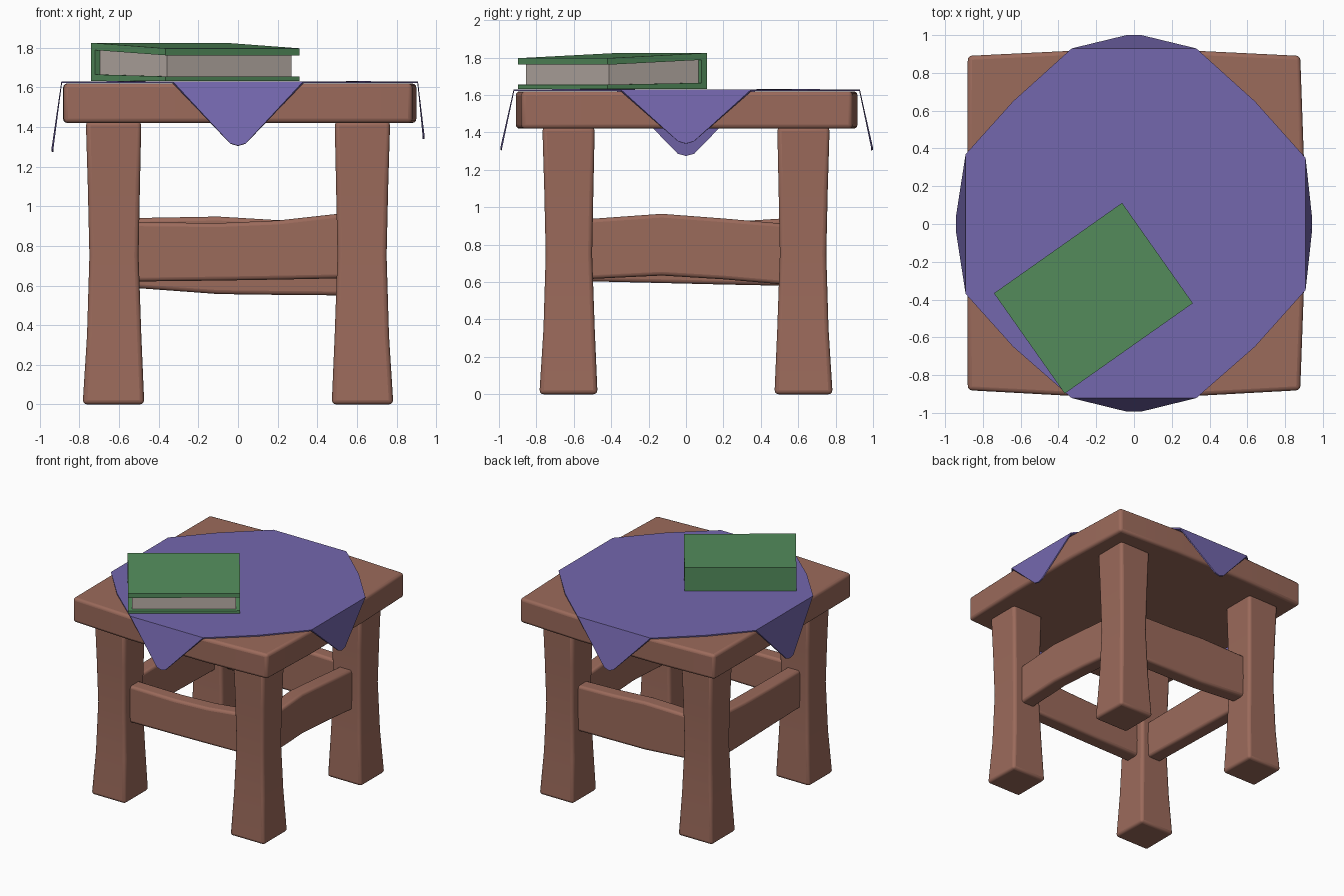
import bpy, bmesh
from math import radians
from mathutils import Matrix

if "Cube" in bpy.data.objects:
    bpy.data.objects.remove(bpy.data.objects["Cube"])


def material(name, rgb):
    m = bpy.data.materials.new(name)
    m.diffuse_color = (*rgb, 1)
    m.use_nodes = True
    m.node_tree.nodes["Principled BSDF"].inputs["Base Color"].default_value = m.diffuse_color
    return m


WOOD = material("wood", (0.33, 0.145, 0.105))
CLOTH = material("purple cloth", (0.175, 0.135, 0.42))
GREEN = material("green cover", (0.09, 0.27, 0.11))
PAPER = material("paper", (0.50, 0.44, 0.40))


def make(name, verts, faces, mat, bevel=0, smooth=True):
    me = bpy.data.meshes.new(name)
    me.from_pydata(verts, [], faces)
    bm = bmesh.new()
    bm.from_mesh(me)
    bmesh.ops.recalc_face_normals(bm, faces=bm.faces)
    bm.to_mesh(me)
    bm.free()
    ob = bpy.data.objects.new(name, me)
    bpy.context.collection.objects.link(ob)
    me.materials.append(mat)
    if bevel:
        b = ob.modifiers.new("bevel", 'BEVEL')
        b.width, b.segments, b.limit_method = bevel, 3, 'ANGLE'
        b.angle_limit = radians(40)
    if smooth:
        bpy.context.view_layer.objects.active = ob
        ob.select_set(True)
        bpy.ops.object.shade_smooth_by_angle(angle=radians(35))
        ob.select_set(False)
    return ob


def loft(name, rings, mat, bevel=0, smooth=True):
    n = len(rings[0])
    verts = [p for r in rings for p in r]
    faces = [tuple(range(n)), tuple(range(len(verts) - n, len(verts)))]
    for k in range(len(rings) - 1):
        for i in range(n):
            j = (i + 1) % n
            faces.append((k*n + i, k*n + j, (k+1)*n + j, (k+1)*n + i))
    return make(name, verts, faces, mat, bevel, smooth)


# Table top with slightly bowed edges
outline = [(-.88, -.88), (-.33, -.91), (.33, -.91), (.88, -.88), (.9, -.33), (.9, .33),
           (.88, .89), (.33, .917), (-.33, .917), (-.88, .89), (-.883, .33), (-.883, -.33)]
loft("table_top", [[(x, y, z) for x, y in outline] for z in (1.42, 1.62)], WOOD, 0.022)

# Four legs, waisted and flared at the foot: (z, inner, outer)
sections = [(0, .473, .784), (.35, .488, .762), (.75, .502, .75), (1.1, .495, .758), (1.43, .488, .768)]
for sx, side in ((-1, "left"), (1, "right")):
    for sy, end in ((-1, "front"), (1, "back")):
        rings = [[(sx*a, sy*a, z), (sx*b, sy*a, z), (sx*b, sy*b, z), (sx*a, sy*b, z)]
                 for z, a, b in sections]
        loft(f"{end}_{side}_leg", rings, WOOD, 0.022)

# Uneven rails between the legs: (along, bottom, top)
rails = {
    "front_rail": ('x', -1, [(-.55, .62, .92), (-.1, .625, .915), (.2, .63, .928), (.55, .637, .967)]),
    "back_rail": ('x', 1, [(-.55, .59, .94), (-.1, .557, .948), (.2, .553, .93), (.55, .55, .92)]),
    "right_rail": ('y', 1, [(-.55, .615, .935), (-.13, .635, .965), (.2, .615, .94), (.55, .585, .91)]),
    "left_rail": ('y', -1, [(-.55, .605, .91), (-.13, .595, .915), (.2, .587, .92), (.55, .58, .942)]),
}
for name, (axis, s, pts) in rails.items():
    rings = []
    for t, lo, hi in pts:
        ring = [(t, s*.56, lo), (t, s*.68, lo), (t, s*.68, hi), (t, s*.56, hi)]
        rings.append(ring if axis == 'x' else [(b, a, c) for a, b, c in ring])
    loft(name, rings, WOOD, 0.02)

# Cloth: flat polygon with a pointed flap hanging over each side
top = [(-.33, -.92), (.33, -.92), (.64, -.65), (.907, -.35), (.907, .35), (.64, .65),
       (.33, .928), (-.33, .928), (-.64, .65), (-.89, .37), (-.89, -.37), (-.64, -.65)]
verts = [(x, y, 1.626) for x, y in top]
faces = [tuple(range(12))]
tips = [(0, 0, -.988, 1.305), (3, .937, 0, 1.34), (6, 0, .995, 1.305), (9, -.937, 0, 1.275)]
for i, x, y, z in tips:
    n = len(verts)
    dx, dy = top[i+1][0] - top[i][0], top[i+1][1] - top[i][1]
    for k, up in ((.06, .012), (0, 0), (-.06, .012)):
        verts.append((x + dx*k, y + dy*k, z + up))
    faces.append((i + 1, i, n + 2, n + 1, n))
cloth = make("cloth", verts, faces, CLOTH, smooth=False)
sol = cloth.modifiers.new("thickness", 'SOLIDIFY')
sol.thickness, sol.offset = 0.01, 0

# Book: C-shaped cover and page block, turned on the table
place = Matrix.Translation((-.215, -.393, 0)) @ Matrix.Rotation(radians(35.2), 4, 'Z')
cover = [(-.325, 1.632), (.325, 1.632), (.325, 1.825), (-.325, 1.797),
         (-.325, 1.762), (.29, 1.788), (.29, 1.665), (-.325, 1.655)]
pages = [(-.295, 1.65), (.3, 1.66), (.3, 1.792), (-.295, 1.768)]
for name, prof, half, mat in (("book_cover", cover, .415, GREEN), ("book_pages", pages, .385, PAPER)):
    ob = loft(name, [[(u, v, z) for v, z in prof] for u in (-half, half)], mat, smooth=False)
    ob.data.transform(place)
